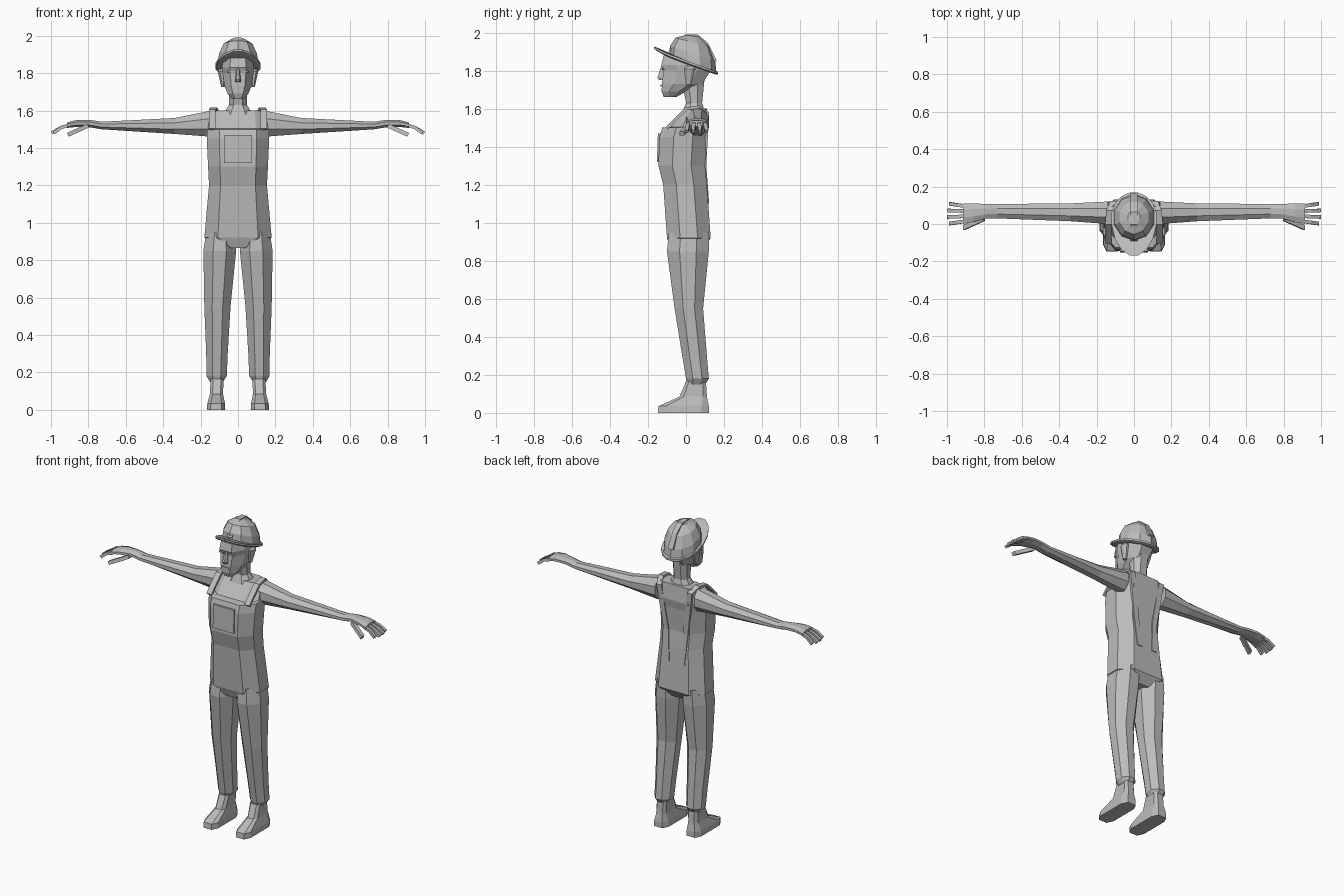
import bpy, bmesh, math
from mathutils import Vector

cube = bpy.data.objects.get("Cube")
if cube:
    bpy.data.objects.remove(cube, do_unlink=True)

grey = bpy.data.materials.new("plain grey")
grey.use_nodes = True
tone = (.5, .5, .5, 1)
grey.diffuse_color = tone
grey.node_tree.nodes["Principled BSDF"].inputs["Base Color"].default_value = tone


def loft(name, rings, mirror=False):
    """Skin a list of equal-length point rings and cap both ends."""
    bm = bmesh.new()
    loops = [[bm.verts.new(point) for point in ring] for ring in rings]
    for lower, upper in zip(loops, loops[1:]):
        for i in range(len(lower)):
            bm.faces.new((lower[i - 1], lower[i], upper[i], upper[i - 1]))
    bm.faces.new(loops[0])
    bm.faces.new(loops[-1])
    bmesh.ops.recalc_face_normals(bm, faces=bm.faces)
    mesh = bpy.data.meshes.new(name)
    bm.to_mesh(mesh)
    bm.free()
    mesh.materials.append(grey)
    part = bpy.data.objects.new(name, mesh)
    bpy.context.collection.objects.link(part)
    if mirror:
        part.modifiers.new("Mirror", 'MIRROR')


def octagon(left, right, low, high, cut_u, cut_v):
    """Rectangle with chamfered corners, as pairs of coordinates."""
    u = (right - left) * cut_u
    v = (high - low) * cut_v
    return [(left + u, low), (right - u, low), (right, low + v), (right, high - v),
            (right - u, high), (left + u, high), (left, high - v), (left, low + v)]


def limb(name, rows, cut_x=.3, cut_y=.3):
    """Mirrored upright part; each row is height, inner, outer, front, back."""
    loft(name, [[(x, y, z) for x, y in octagon(*bounds, cut_x, cut_y)]
                for z, *bounds in rows], mirror=True)


def core(name, rows, cut_x=.25, cut_y=.3):
    """Central upright part; each row is height, half width, front, back."""
    loft(name, [[(x, y, z) for x, y in octagon(-half, half, front, back, cut_x, cut_y)]
                for z, half, front, back in rows])


def strip(name, path, width, thickness, mirror=False):
    """Flat bar that follows a path."""
    points = [Vector(point) for point in path]
    reach = points[-1] - points[0]
    lengthwise = abs(reach.x) > abs(reach.y) + abs(reach.z)
    across = Vector((0, 1, 0)) if lengthwise else Vector((1, 0, 0))
    rings = []
    for i, point in enumerate(points):
        heading = points[min(i + 1, len(points) - 1)] - points[max(i - 1, 0)]
        up = heading.cross(across).normalized() * thickness / 2
        side = across * width / 2
        rings.append([point - side - up, point + side - up,
                      point + side + up, point - side + up])
    loft(name, rings, mirror)


# Overalls body, stepping back above the bib to the shoulders
core("overalls_body", [
    (.865, .06, -.08, .09), (.92, .18, -.1, .13), (1.2, .155, -.12, .11),
    (1.3, .16, -.145, .1), (1.45, .167, -.14, .11), (1.5, .167, -.125, .12),
    (1.505, .16, -.08, .12), (1.6, .15, 0, .11)], cut_x=.2)

# Bib pocket and shoulder straps that run down the back
strip("bib_pocket", [(0, -.145, 1.32), (0, -.14, 1.47)], width=.15, thickness=.016)
strip("shoulder_straps", [
    (.137, -.1, 1.5), (.137, 0, 1.6), (.13, .07, 1.61), (.11, .115, 1.58),
    (.07, .1, 1.3), (.055, .115, 1.1)], width=.036, thickness=.014, mirror=True)

# Trouser legs, gathered at the cuff
limb("trouser_legs", [
    (.95, .02, .17, -.09, .12), (.85, .01, .185, -.1, .12), (.55, .04, .18, -.06, .09),
    (.3, .055, .17, -.02, .11), (.18, .06, .168, 0, .12), (.15, .08, .15, .01, .1)])

# Shoes
limb("shoes", [
    (0, .068, .166, -.148, .12), (.035, .07, .164, -.145, .12),
    (.085, .08, .15, -.035, .11), (.165, .077, .147, 0, .105)], cut_x=.2, cut_y=.15)

# Arms and palms; each row is distance out, front, back, bottom, top
arm_rows = [(.14, 0, .12, 1.46, 1.6), (.34, .015, .11, 1.475, 1.56),
            (.73, .03, .107, 1.5, 1.54), (.79, .03, .107, 1.51, 1.55),
            (.86, .01, .11, 1.513, 1.55), (.915, 0, .11, 1.507, 1.537)]
loft("arms", [[(x, y, z) for y, z in octagon(*bounds, .3, .3)]
              for x, *bounds in arm_rows], mirror=True)

# Fingers fan out and curl down, the middle pair longest
for finger in range(4):
    offset = finger - 1.5
    root, tip = .055 + .027 * offset, 1 - .01 * abs(offset)
    strip(f"finger_{finger + 1}", [
        (.9, root, 1.523), (.945, root + .004 * offset, 1.51),
        (tip, root + .008 * offset, 1.48)], width=.019, thickness=.018, mirror=True)
strip("thumbs", [(.8, .03, 1.52), (.91, -.02, 1.47)], width=.026, thickness=.022, mirror=True)

# Neck and head
core("neck", [(1.58, .08, -.02, .1), (1.63, .048, 0, .085), (1.78, .05, -.03, .1)])
core("head", [
    (1.662, .032, -.118, -.05), (1.69, .055, -.128, 0), (1.73, .072, -.127, .085),
    (1.8, .083, -.118, .13), (1.83, .086, -.13, .137), (1.88, .08, -.118, .13)])

# Facial features
core("nose", [(1.752, .016, -.142, -.11), (1.765, .015, -.15, -.11), (1.825, .008, -.13, -.11)])
strip("lips", [(-.025, -.128, 1.72), (.025, -.128, 1.72)], width=.012, thickness=.014)
strip("eyelids", [(.018, -.12, 1.808), (.055, -.11, 1.808)],
      width=.014, thickness=.009, mirror=True)
limb("ears", [(1.725, .07, .09, 0, .025), (1.81, .07, .108, -.01, .05), (1.825, .07, .1, 0, .04)])

# Hard hat shell: rings on a dome that flatten towards the top
hat_y, hat_z, tilt = .035, 1.835, .36
shell = []
for size, rise in [(1, 0), (.95, .055), (.72, .115), (.3, .148)]:
    ring = []
    for step in range(10):
        angle = math.tau * (step + .5) / 10
        y = .125 * size * math.sin(angle)
        ring.append((.113 * size * math.cos(angle), hat_y + y, hat_z + rise - tilt * size * y))
    shell.append(ring)
loft("hard_hat_shell", shell)

# Raised ridge over the crown
strip("hard_hat_ridge", [
    (0, -.085, 1.9), (0, -.045, 1.95), (0, 0, 1.983), (0, .06, 1.982),
    (0, .11, 1.94), (0, .155, 1.85)], width=.035, thickness=.016)

# Brim, stretched into an arched visor at the front
brim = []
for size, lift in [(.92, .006), (1, .006), (1, -.006), (.92, -.012)]:
    ring = []
    for step in range(16):
        angle = math.tau * (step + .5) / 16
        x, y = .122 * math.cos(angle), .135 * math.sin(angle)
        arch = 0
        if y < 0:
            arch = -.12 * y * (1 - abs(math.cos(angle)))
            y *= 1.53
        ring.append((x * size, hat_y + y * size, hat_z + arch + lift - tilt * y * size))
    brim.append(ring)
loft("hard_hat_brim", brim)
